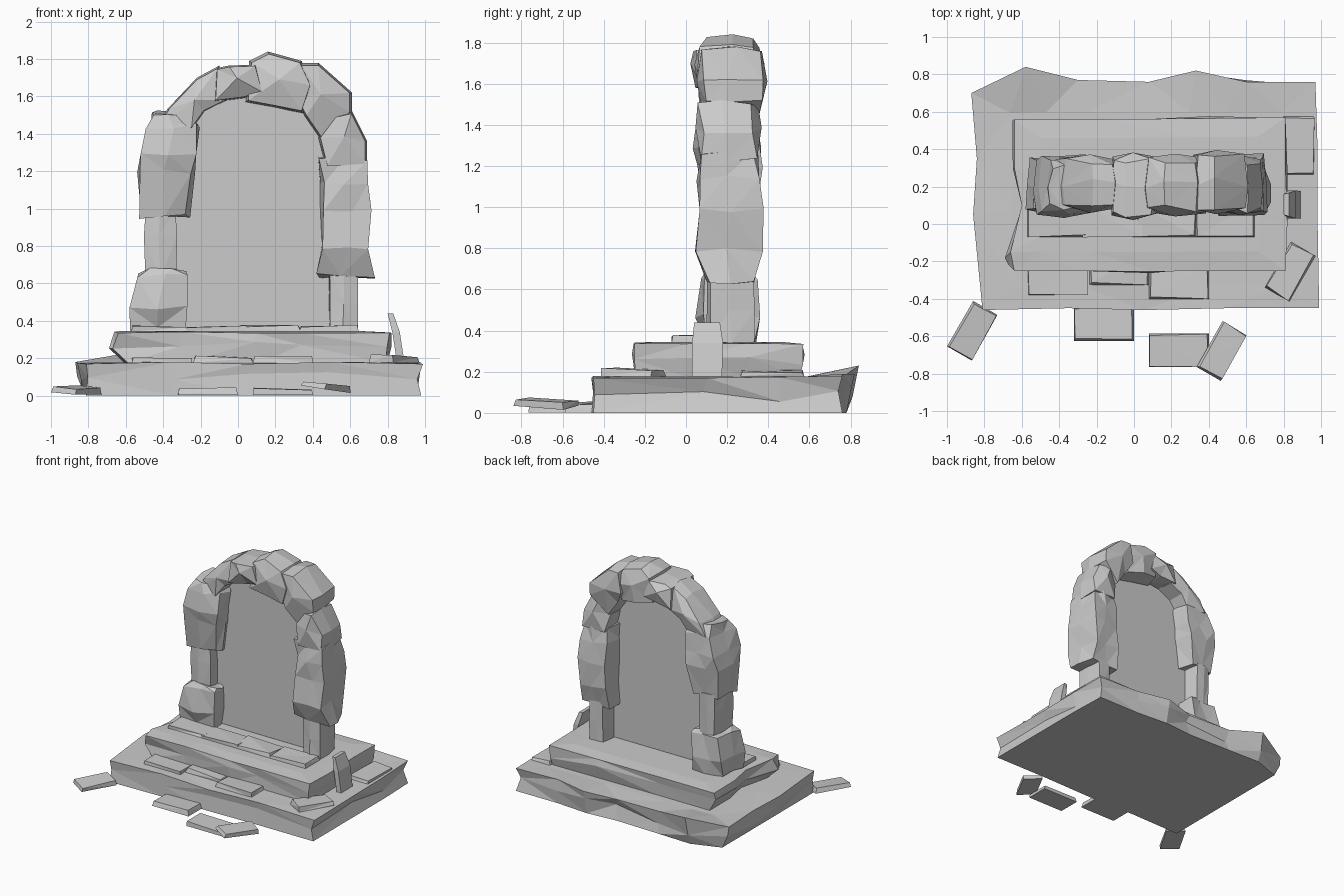
import bpy, bmesh, random
from math import radians
from mathutils import Vector, Matrix

if "Cube" in bpy.data.objects:
    bpy.data.objects.remove(bpy.data.objects["Cube"])

random.seed(7)


def jit(a):
    return random.uniform(-a, a)


def loft(name, rings, cap_bulge=None):
    """Closed faceted solid through equal-length rings; optional raised cap centres."""
    bm = bmesh.new()
    loops = [[bm.verts.new(p) for p in r] for r in rings]
    n = len(loops[0])
    for a, b in zip(loops, loops[1:]):
        for i in range(n):
            bm.faces.new((a[i], a[(i + 1) % n], b[(i + 1) % n], b[i]))
    for k, loop in enumerate((loops[0], loops[-1])):
        if cap_bulge:
            c = sum((v.co for v in loop), Vector()) / n + Vector(cap_bulge[k])
            cv = bm.verts.new(c)
            for i in range(n):
                bm.faces.new((loop[i], loop[(i + 1) % n], cv))
        else:
            bm.faces.new(loop)
    bmesh.ops.triangulate(bm, faces=bm.faces[:])
    bmesh.ops.recalc_face_normals(bm, faces=bm.faces[:])
    me = bpy.data.meshes.new(name)
    bm.to_mesh(me)
    bm.free()
    ob = bpy.data.objects.new(name, me)
    bpy.context.collection.objects.link(ob)
    return ob


def pillar_rock(name, secs, j=0.015):
    """Upright rock from (z, x0, x1, y0, y1) sections."""
    rings = []
    for z, x0, x1, y0, y1 in secs:
        xm, ym = (x0 + x1) / 2 + jit(j * 2), (y0 + y1) / 2 + jit(j * 2)
        pts = [(x0, y0 + .02), (xm, y0), (x1, y0 + .02), (x1, ym),
               (x1 - .02, y1), (xm, y1), (x0 + .02, y1 - .01), (x0, ym)]
        rings.append([(x + jit(j), y + jit(j), z + jit(j)) for x, y in pts])
    return loft(name, rings)


def arch_stone(name, outline, y0, y1):
    """Arch stone from its front outline (x, z), chipped toward both faces."""
    cx = sum(p[0] for p in outline) / len(outline)
    cz = sum(p[1] for p in outline) / len(outline)
    ym = (y0 + y1) / 2
    rings = []
    for y, s, j in ((y0 + .03, .92, .025), (ym, 1, .03), (y1 - .03, .88, .025)):
        rings.append([(cx + (x - cx) * s, y + jit(j), cz + (z - cz) * s) for x, z in outline])
    return loft(name, rings, ((0, -.035, .02), (0, .035, .02)))


def tile(name, x, y, z, lx=.32, ly=.18, h=.03, rot=0, tilt=(0, 0)):
    """Thin chipped paving tile."""
    a, b = lx / 2, ly / 2
    base = [(-a, -b), (a, -b), (a, b), (-a, b)]
    ob = loft(name, [[(p, q, 0) for p, q in base],
                     [(p * .96 + jit(.008), q * .93 + jit(.008), h + jit(.008)) for p, q in base]])
    ob.data.transform(Matrix.Translation((x, y, z)) @ Matrix.Rotation(radians(rot), 4, 'Z')
                      @ Matrix.Rotation(radians(tilt[0]), 4, 'X') @ Matrix.Rotation(radians(tilt[1]), 4, 'Y'))
    return ob


# Lower step: rough outline, raised chip at one back corner
low = [(-.81, -.46), (-.35, -.45), (.05, -.46), (.5, -.45), (.99, -.45), (.98, .1), (.98, .45),
       (.97, .76), (.6, .76), (.33, .82), (.08, .76), (-.3, .77), (-.58, .84), (-.87, .70),
       (-.84, .35), (-.86, .05)]
top_z = [.17, .18, .17, .18, .17, .17, .175, .18, .19, .19, .17, .18, .23, .18, .17, .175]


def inset(pts, s, cx, cy):
    return [(cx + (x - cx) * s + jit(.02), cy + (y - cy) * s + jit(.02)) for x, y in pts]


def plain_quad_edge(pts, lo, hi):
    return [(min(max(x, lo[0]), hi[0]), min(max(y, lo[1]), hi[1])) for x, y in pts]


low_floor = plain_quad_edge(low, (-.81, -.46), (.98, .78))
low_mid = plain_quad_edge(inset(low, .985, .07, .17), (-.86, -.45), (.98, .81))
low_in = plain_quad_edge(inset(low, .8, .07, .15), (-.66, -.33), (.83, .6))
loft("lower_step", [[(x, y, 0) for x, y in low_floor],
                    [(x, y, .09 + jit(.04)) for x, y in low_mid],
                    [(x, y, z) for (x, y), z in zip(low, top_z)],
                    [(x, y, .178) for x, y in low_in]])

# Upper step
up = [(-.64, -.25), (-.3, -.25), (.1, -.255), (.34, -.25), (.81, -.25), (.82, .0), (.81, .3),
      (.81, .57), (.4, .565), (-.16, .56), (-.64, .56), (-.64, .3), (-.60, .1), (-.66, -.15)]
mid = [(x + jit(.015), y + jit(.015)) for x, y in up]
mid[-1], mid[0] = (-.69, -.18), (-.67, -.22)
loft("upper_step", [[(x * .95 + .02, y * .97, .175) for x, y in up],
                    [(x, y, .26 + jit(.03)) for x, y in mid],
                    [(x, y, .34 + jit(.006)) for x, y in up],
                    [(x * .8 + .015, y * .75 + .04, .345) for x, y in up]])

# Portal surface filling the arch
portal = bmesh.new()
edge = [(-.42, .35), (.56, .35), (.56, 1.28), (.48, 1.47), (.34, 1.6), (.1, 1.66),
        (-.12, 1.64), (-.28, 1.54), (-.42, 1.35)]
portal.faces.new([portal.verts.new((x, .21, z)) for x, z in edge])
me = bpy.data.meshes.new("portal_surface")
portal.to_mesh(me)
portal.free()
bpy.context.collection.objects.link(bpy.data.objects.new("portal_surface", me))

# Left pillar
pillar_rock("left_pillar_base", [(.35, -.57, -.28, .08, .34), (.47, -.57, -.28, .05, .36),
                                 (.64, -.53, -.28, .07, .34), (.67, -.46, -.29, .1, .32)])
pillar_rock("left_pillar_shaft", [(.62, -.49, -.33, .1, .33), (.85, -.50, -.33, .1, .33),
                                  (.98, -.49, -.33, .1, .33)], .006)
pillar_rock("left_pillar_top", [(.96, -.53, -.27, .09, .33), (1.2, -.53, -.24, .05, .36),
                                (1.30, -.52, -.23, .04, .36), (1.44, -.48, -.21, .06, .35),
                                (1.51, -.45, -.24, .09, .31)])

# Right pillar
pillar_rock("right_pillar_shaft", [(.34, .49, .64, .1, .33), (.5, .49, .64, .1, .33),
                                   (.68, .49, .64, .1, .33)], .004)
pillar_rock("right_pillar_rock", [(.64, .43, .72, .09, .33), (.79, .44, .70, .03, .36),
                                  (.98, .45, .72, .06, .37), (1.14, .45, .70, .06, .36),
                                  (1.27, .44, .68, .07, .34)])

# Arch stones
arch_stone("arch_left_lower", [(-.44, 1.42), (-.38, 1.53), (-.22, 1.70), (-.10, 1.765),
                               (-.06, 1.58), (-.18, 1.52), (-.25, 1.42)], .06, .37)
arch_stone("arch_left_upper", [(-.13, 1.57), (-.12, 1.75), (-.05, 1.765), (.10, 1.77),
                               (.14, 1.62), (.03, 1.59)], .03, .38)
arch_stone("arch_keystone", [(.04, 1.57), (.06, 1.79), (.16, 1.84), (.34, 1.79),
                             (.40, 1.66), (.35, 1.51), (.20, 1.54)], .05, .37)
arch_stone("arch_right_upper", [(.30, 1.60), (.33, 1.78), (.43, 1.78), (.61, 1.62),
                                (.61, 1.51), (.45, 1.36), (.36, 1.49)], .06, .38)
arch_stone("arch_right_lower", [(.43, 1.38), (.52, 1.50), (.61, 1.52), (.69, 1.36),
                                (.69, 1.22), (.47, 1.22)], .05, .36)

# Paving tiles on both steps and the ground
for i, x in enumerate((-.41, -.115, .175, .485)):
    tile(f"threshold_tile_{i}", x, .02, .343, h=.028)
for i, (x, y) in enumerate(((-.405, -.29), (-.08, -.235), (.24, -.31))):
    tile(f"step_tile_{i}", x, y, .176, h=.03)
tile("side_tile", .88, .42, .178, .16, .31, .022)
tile("step_loose_tile", .835, -.255, .178, .28, .15, .035, 60)
tile("ground_tile_left", -.16, -.535, .003, h=.035)
tile("ground_tile_right", .24, -.675, .003, h=.035)
tile("loose_tile_left", -.865, -.57, .012, .28, .15, .035, 60, (5, 0))
tile("loose_tile_right", .468, -.68, .035, .28, .15, .03, 60, (8, 4))

# Upright shard leaning on the right side of the upper step
loft("leaning_shard", [[(x, y, .178) for x, y in ((.85, .03), (.89, .03), (.89, .175), (.85, .175))],
                       [(x, y, .34) for x, y in ((.825, .03), (.865, .03), (.865, .18), (.825, .18))],
                       [(x, y, .44) for x, y in ((.80, .05), (.83, .04), (.83, .165), (.80, .16))]])
